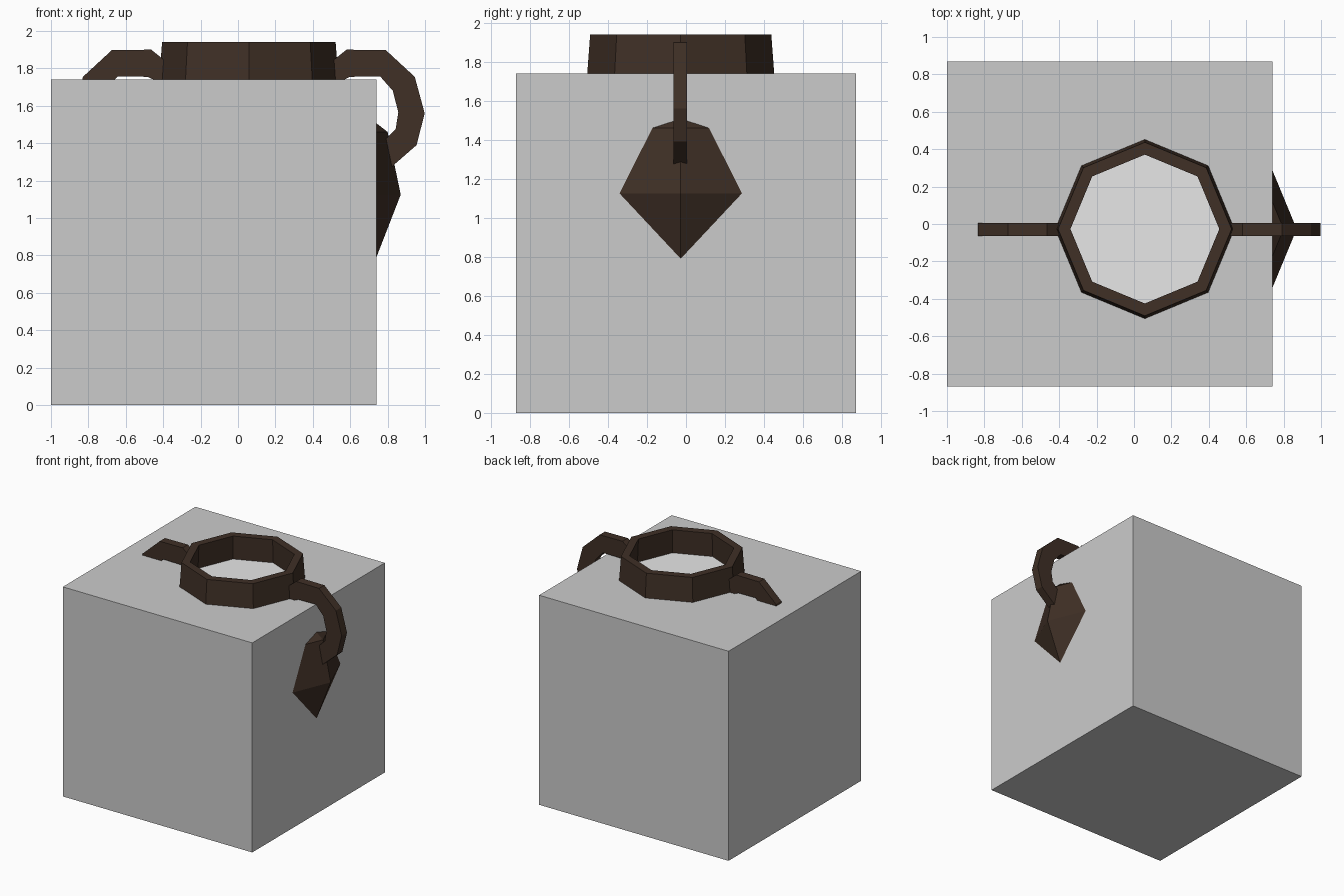
import bpy, bmesh, math

if "Cube" in bpy.data.objects:
    bpy.data.objects.remove(bpy.data.objects["Cube"])

CX, CY = 0.058, -0.027   # axis of the jar


def material(name, rgb):
    m = bpy.data.materials.new(name)
    m.diffuse_color = (*rgb, 1)
    m.use_nodes = True
    m.node_tree.nodes["Principled BSDF"].inputs["Base Color"].default_value = m.diffuse_color
    return m


brown = material("dark brown clay", (0.050, 0.029, 0.019))
grey = material("light grey", (0.60, 0.60, 0.60))
white = material("white", (1.0, 1.0, 1.0))


def make_object(name, bm, mat):
    bmesh.ops.recalc_face_normals(bm, faces=bm.faces)
    me = bpy.data.meshes.new(name)
    bm.to_mesh(me)
    bm.free()
    me.materials.append(mat)
    ob = bpy.data.objects.new(name, me)
    bpy.context.collection.objects.link(ob)
    return ob


def ring(bm, r, z, n=8):
    return [bm.verts.new((CX + r * math.cos(2 * math.pi * i / n),
                          CY + r * math.sin(2 * math.pi * i / n), z)) for i in range(n)]


# block around the jar
bm = bmesh.new()
bmesh.ops.create_cube(bm, size=1)
for v in bm.verts:
    v.co = (-0.13 + v.co.x * 1.74, v.co.y * 1.74, 0.87 + v.co.z * 1.74)
make_object("block", bm, grey)

# eight-sided jar: outer wall up to the rim, then inner wall down
profile = [(0.38, 0.02), (0.68, 0.785), (0.812, 1.125), (0.742, 1.46), (0.485, 1.66),
           (0.464, 1.94), (0.398, 1.94), (0.41, 1.66), (0.66, 1.45), (0.73, 1.125),
           (0.33, 0.10)]
bm = bmesh.new()
rings = [ring(bm, r, z) for r, z in profile]
for a, b in zip(rings, rings[1:]):
    for i in range(8):
        j = (i + 1) % 8
        bm.faces.new((a[i], a[j], b[j], b[i]))
bm.faces.new(rings[0])
bm.faces.new(rings[-1])
make_object("jar", bm, brown)

# white surface inside the mouth
bm = bmesh.new()
bm.faces.new(ring(bm, 0.405, 1.746))
ob = make_object("jar_contents", bm, white)
if ob.data.polygons[0].normal.z < 0:
    ob.data.flip_normals()

# two curved handles, mirrored about the jar axis
outer = [(0.48, 1.82), (0.58, 1.90), (0.79, 1.898), (0.945, 1.755),
         (0.998, 1.56), (0.955, 1.39), (0.80, 1.255)]
inner = [(0.48, 1.70), (0.60, 1.755), (0.76, 1.757), (0.828, 1.68),
         (0.857, 1.565), (0.843, 1.475), (0.76, 1.395)]
for name, side in (("right_handle", 1), ("left_handle", -1)):
    bm = bmesh.new()
    loops = []
    for (ox, oz), (ix, iz) in zip(outer, inner):
        pts = [(ox, -0.035, oz), (ox, 0.035, oz), (ix, 0.035, iz), (ix, -0.035, iz)]
        loops.append([bm.verts.new((CX + side * (x - CX), CY - 0.003 + y, z)) for x, y, z in pts])
    for a, b in zip(loops, loops[1:]):
        for i in range(4):
            j = (i + 1) % 4
            bm.faces.new((a[i], a[j], b[j], b[i]))
    bm.faces.new(loops[0])
    bm.faces.new(loops[-1])
    make_object(name, bm, brown)
